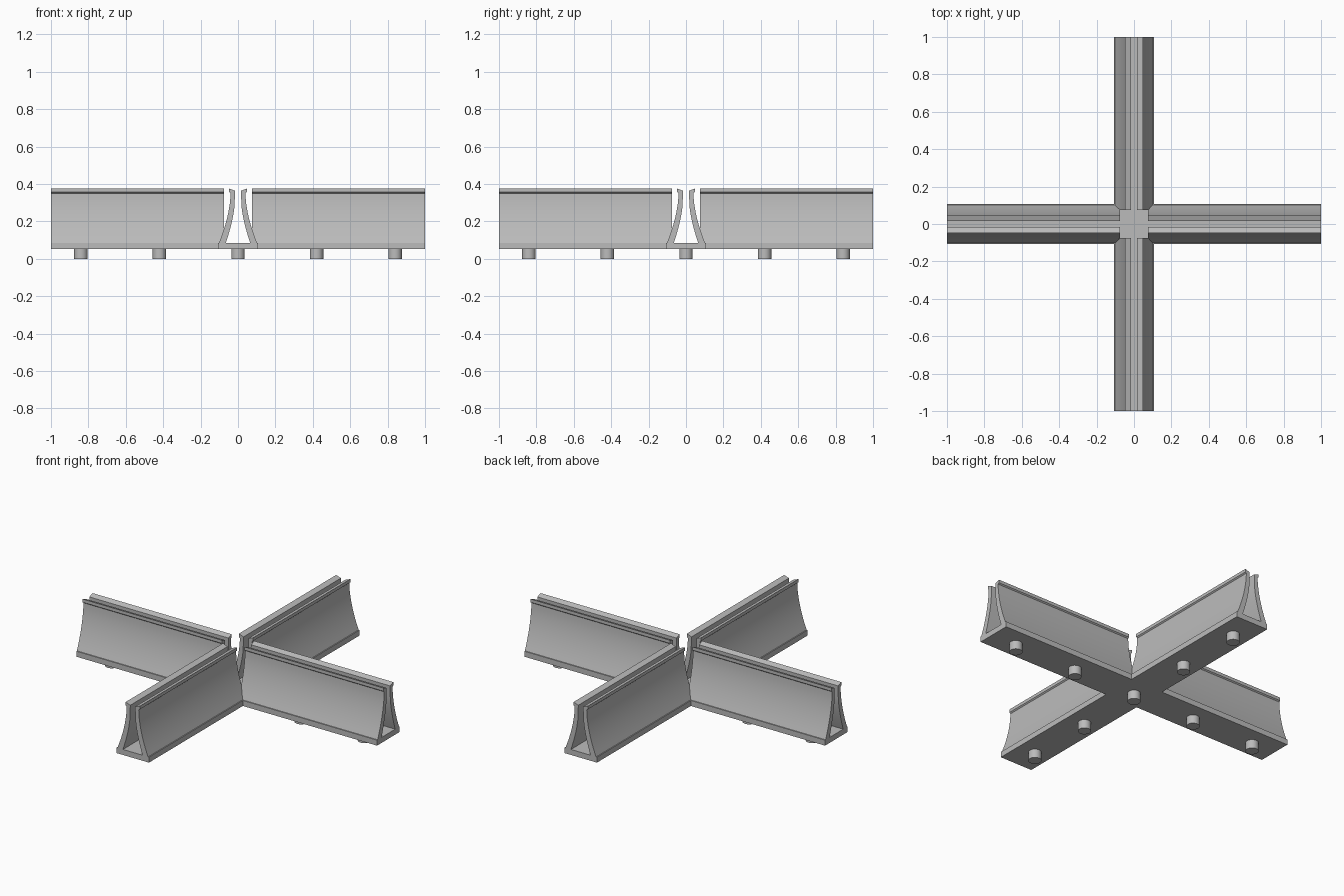
import bpy, bmesh, math
from mathutils import Matrix

cube = bpy.data.objects.get("Cube")
if cube:
    bpy.data.objects.remove(cube, do_unlink=True)

# Single flat colour
grey = bpy.data.materials.new("light_grey")
grey.use_nodes = True
colour = (0.5, 0.5, 0.5, 1)
grey.diffuse_color = colour
grey.node_tree.nodes["Principled BSDF"].inputs["Base Color"].default_value = colour

ARM, BASE_W, BASE_LOW, BASE_TOP = 1.0, 0.108, 0.052, 0.085
GAP = 0.075


def finish(bm, name):
    bmesh.ops.recalc_face_normals(bm, faces=bm.faces)
    mesh = bpy.data.meshes.new(name)
    bm.to_mesh(mesh)
    bm.free()
    mesh.materials.append(grey)
    obj = bpy.data.objects.new(name, mesh)
    bpy.context.collection.objects.link(obj)
    bpy.ops.object.select_all(action='DESELECT')
    obj.select_set(True)
    bpy.context.view_layer.objects.active = obj
    bpy.ops.object.shade_smooth_by_angle(angle=math.radians(25))
    return obj


def extrude(bm, points, offset):
    face = bm.faces.new([bm.verts.new(p) for p in points])
    new = bmesh.ops.extrude_face_region(bm, geom=[face])["geom"]
    bmesh.ops.translate(bm, vec=offset,
                        verts=[g for g in new if isinstance(g, bmesh.types.BMVert)])


# Cross-shaped base plate
bm = bmesh.new()
outline = []
for i in range(4):
    turn = Matrix.Rotation(i * math.pi / 2, 3, 'Z')
    for x, y in ((ARM, -BASE_W), (ARM, BASE_W), (BASE_W, BASE_W)):
        outline.append(turn @ Matrix.Translation((x, y, BASE_LOW)).translation)
extrude(bm, outline, (0, 0, BASE_TOP - BASE_LOW))
finish(bm, "base_plate")


# Flared wall section: outer face rises to an undercut lip, inner face returns
def curve(low, high, z0, z1, power, steps=10):
    for i in range(steps + 1):
        t = i / steps
        yield high + (low - high) * (1 - t) ** power, z0 + (z1 - z0) * t


profile = list(curve(0.102, 0.040, BASE_TOP, 0.350, 1.75))
profile += [(0.047, 0.356), (0.047, 0.375), (0.016, 0.364)]
profile += reversed(list(curve(0.065, 0.018, BASE_TOP, 0.295, 1.5)))


def wall(name, angle, side):
    bm = bmesh.new()
    extrude(bm, [(0, y, z) for y, z in profile], (ARM, 0, 0))
    # Square cut at the crossing, then a mitre where neighbouring walls meet
    for co, normal in (((GAP, 0, 0), (1, 0, 0)), ((0, 0, 0), (1, -1, 0))):
        cut = bmesh.ops.bisect_plane(bm, geom=bm.verts[:] + bm.edges[:] + bm.faces[:],
                                     plane_co=co, plane_no=normal, clear_inner=True)
        edges = [g for g in cut["geom_cut"] if isinstance(g, bmesh.types.BMEdge)]
        bmesh.ops.holes_fill(bm, edges=[e for e in edges if e.is_boundary], sides=0)
    bmesh.ops.transform(bm, verts=bm.verts,
                        matrix=Matrix.Rotation(angle, 4, 'Z') @ Matrix.Diagonal((1, side, 1, 1)))
    finish(bm, name)


for i, arm in enumerate(("left", "back", "right", "front")):
    for side, label in ((1, "a"), (-1, "b")):
        wall(f"{arm}_wall_{label}", i * math.pi / 2, side)


# Round feet under the arms and the centre
def foot(name, x, y):
    bm = bmesh.new()
    bmesh.ops.create_cone(bm, cap_ends=True, segments=24, radius1=0.036, radius2=0.036,
                          depth=BASE_LOW, matrix=Matrix.Translation((x, y, BASE_LOW / 2)))
    finish(bm, name)


foot("centre_foot", 0, 0)
for d in (-0.84, -0.42, 0.42, 0.84):
    foot("side_foot", d, 0)
    foot("length_foot", 0, d)
